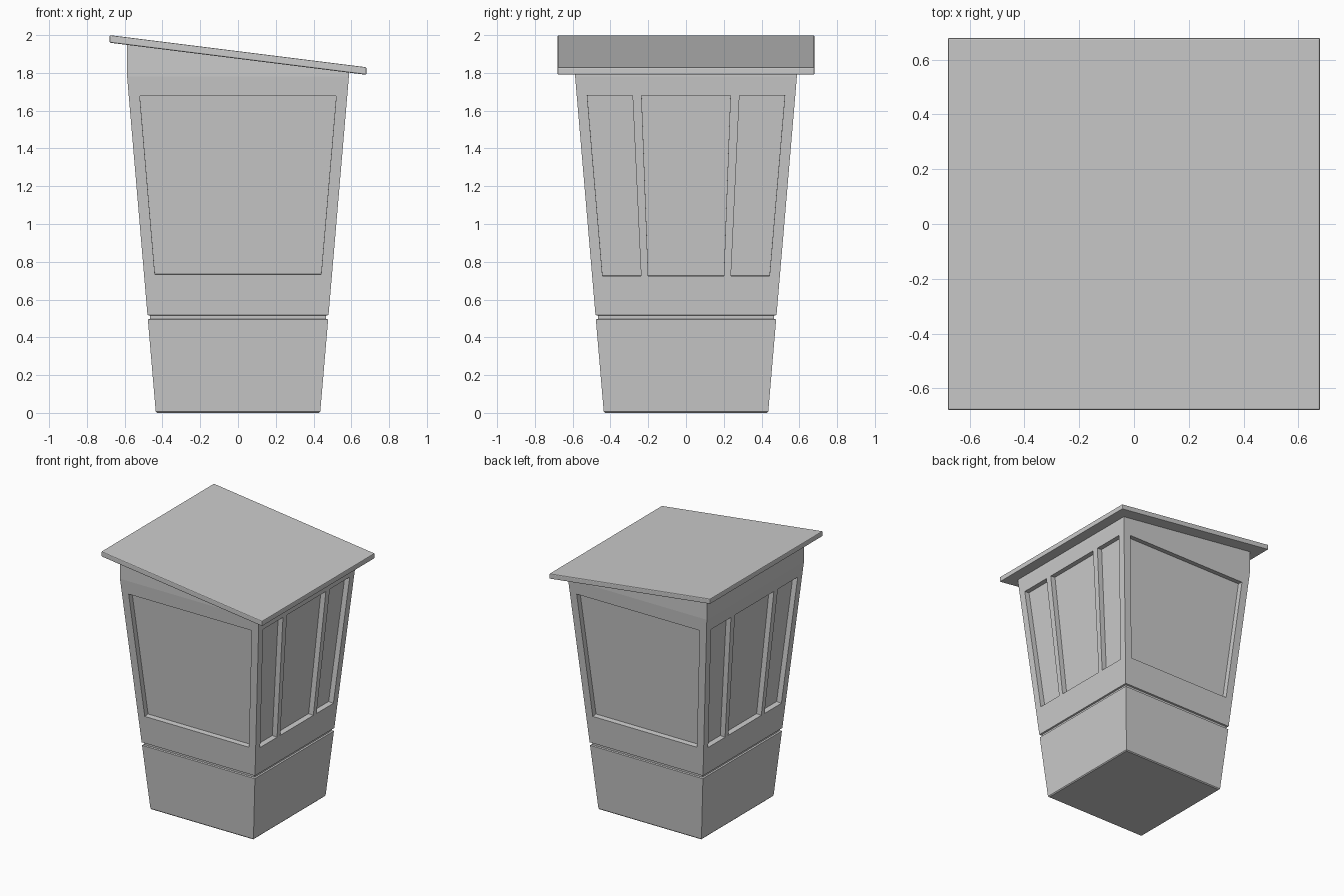
import bpy, bmesh, math
from mathutils import Matrix, Vector

if "Cube" in bpy.data.objects:
    bpy.data.objects.remove(bpy.data.objects["Cube"])


def half(z):
    # half width of the tapered body at height z
    return 0.435 + 0.0854 * z


def roof_under(x):
    # underside of the sloping roof
    return 1.875 - 0.125 * x


def to_object(name, bm):
    bmesh.ops.recalc_face_normals(bm, faces=bm.faces)
    mesh = bpy.data.meshes.new(name)
    bm.to_mesh(mesh)
    bm.free()
    ob = bpy.data.objects.new(name, mesh)
    bpy.context.collection.objects.link(ob)
    return ob


def loft(bm, rings):
    # skin a stack of four-point rings and cap both ends
    rows = [[bm.verts.new(p) for p in ring] for ring in rings]
    for a, b in zip(rows, rows[1:]):
        for i in range(4):
            j = (i + 1) % 4
            bm.faces.new((a[i], a[j], b[j], b[i]))
    bm.faces.new(rows[0][::-1])
    bm.faces.new(rows[-1])


CORNERS = ((-1, -1), (1, -1), (1, 1), (-1, 1))

# Booth body: tapered box with a thin groove and a sloped top
profile = [(0, 0.429), (0.007, 0.4356), (0.495, half(0.495)),
           (0.498, half(0.5) - 0.012), (0.515, half(0.515) - 0.012),
           (0.518, half(0.518)), (1.78, half(1.78))]
rings = [[(sx * w, sy * w, z) for sx, sy in CORNERS] for z, w in profile]
w = half(1.78)
rings.append([(sx * w, sy * w, roof_under(sx * w) + 0.004) for sx, sy in CORNERS])
bm = bmesh.new()
loft(bm, rings)
body = to_object("booth_body", bm)

# Recess cutters: one wide panel front and back, three on each side
# bottom left, bottom right, top left, top right
WIDE = [(-0.44, 0.44, -0.52, 0.52)]
TRIPLE = [(-0.442, -0.238, -0.523, -0.283), (-0.2, 0.2, -0.235, 0.235),
          (0.238, 0.442, 0.283, 0.523)]
DEPTH = 0.04
normal = Vector((0, -1, -0.0854)).normalized()
bm = bmesh.new()
for k in range(4):
    turn = Matrix.Rotation(k * math.pi / 2, 3, 'Z')
    panels, z0, z1 = (WIDE, 0.733, 1.677) if k % 2 == 0 else (TRIPLE, 0.725, 1.68)
    for b0, b1, t0, t1 in panels:
        face = [Vector((x, -half(z), z))
                for x, z in ((b0, z0), (b1, z0), (t1, z1), (t0, z1))]
        loft(bm, [[turn @ (p + normal * d) for p in face] for d in (-DEPTH, 0.02)])
cutter = to_object("panel_cutter", bm)
cutter.hide_render = True
cutter.display_type = 'WIRE'
cut = body.modifiers.new("panels", 'BOOLEAN')
cut.operation = 'DIFFERENCE'
cut.solver = 'EXACT'
cut.object = cutter

# Sloping roof slab with softened edges
bm = bmesh.new()
loft(bm, [[(sx * 0.68, sy * 0.68, roof_under(sx * 0.68) + d) for sx, sy in CORNERS]
          for d in (0, 0.04)])
roof = to_object("roof", bm)
bevel = roof.modifiers.new("soft_edges", 'BEVEL')
bevel.width = 0.006
bevel.segments = 2
